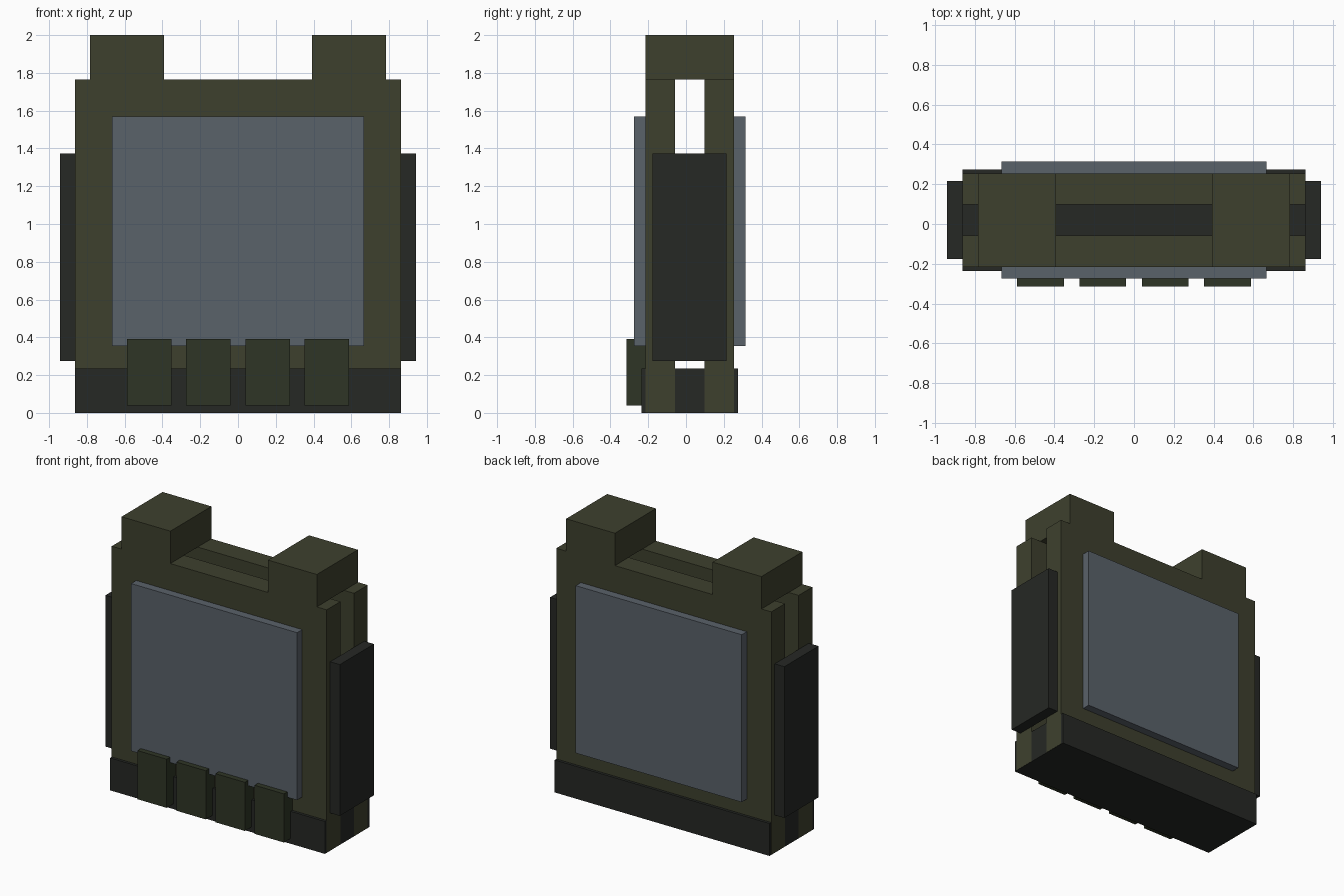
import bpy

if "Cube" in bpy.data.objects:
    bpy.data.objects.remove(bpy.data.objects["Cube"])

U = 2 / 25.5    # modelling unit: the vest is 25.5 units tall


def material(name, rgb):
    m = bpy.data.materials.new(name)
    m.diffuse_color = (*rgb, 1)
    m.use_nodes = True
    m.node_tree.nodes["Principled BSDF"].inputs["Base Color"].default_value = m.diffuse_color
    return m


olive = material("olive_fabric", (0.048, 0.051, 0.027))
dark = material("dark_webbing", (0.019, 0.021, 0.018))
steel = material("plate_grey", (0.102, 0.122, 0.144))
green = material("pouch_green", (0.028, 0.036, 0.019))


def box(name, x, y, z, mat):
    """Box given as (min, max) ranges in modelling units."""
    lo, hi = zip(x, y, z)
    bpy.ops.mesh.primitive_cube_add(
        size=1, location=[(a + b) / 2 * U for a, b in zip(lo, hi)])
    ob = bpy.context.object
    ob.name = name
    ob.scale = [(b - a) * U for a, b in zip(lo, hi)]
    bpy.ops.object.transform_apply(location=False, rotation=False, scale=True)
    ob.data.materials.append(mat)
    return ob


# Front and back fabric panels (a hair proud of the belt ends)
box("front_panel", (-11.01, 11.01), (-2.75, -0.75), (0.02, 22.5), olive)
box("back_panel", (-11.01, 11.01), (1.25, 3.25), (0.02, 22.5), olive)

# Armour plates on the panels
box("front_plate", (-8.5, 8.5), (-3.5, -2.5), (4.5, 20), steel)
box("back_plate", (-8.5, 8.5), (3, 4), (4.5, 20), steel)

# Waist belt
box("waist_belt", (-11, 11), (-3, 3.5), (0, 3), dark)

# Shoulder straps and side panels, left and right
for side, s in (("left", -1), ("right", 1)):
    box(side + "_shoulder_strap", sorted((5 * s, 10 * s)),
        (-2.75, 3.25), (22.5, 25.5), olive)
    box(side + "_side_panel", sorted((11 * s, 12 * s)),
        (-2.25, 2.75), (3.5, 17.5), dark)

# Row of four front pouches
for i in range(4):
    x = -6 + 4 * i
    box(f"pouch_{i + 1}", (x - 1.5, x + 1.5), (-4, -2.5), (0.5, 5), green)
